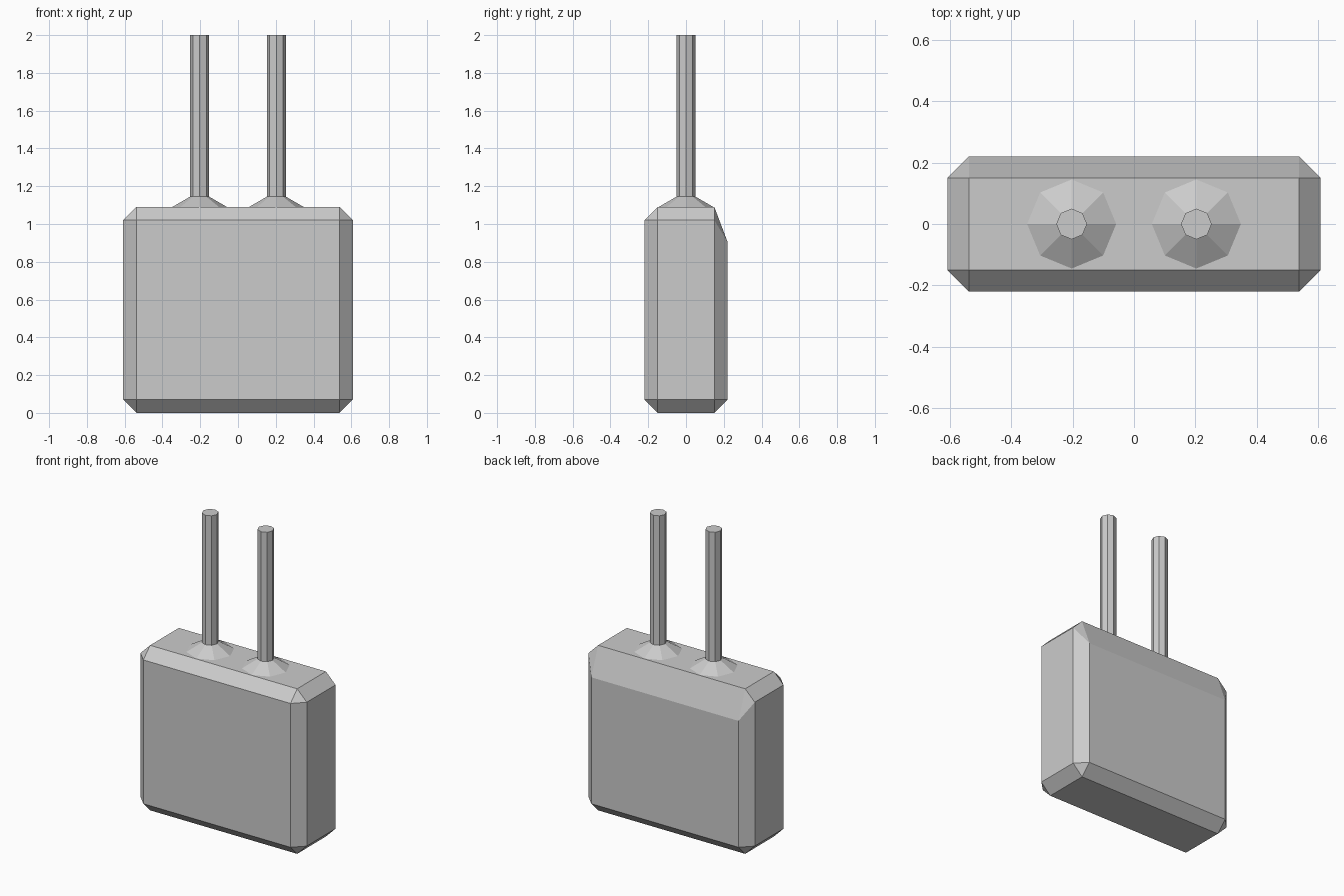
import bpy, bmesh
from mathutils import Matrix, Vector

if "Cube" in bpy.data.objects:
    bpy.data.objects.remove(bpy.data.objects["Cube"])


def make_object(name, bm):
    bmesh.ops.recalc_face_normals(bm, faces=bm.faces)
    mesh = bpy.data.meshes.new(name)
    bm.to_mesh(mesh)
    bm.free()
    obj = bpy.data.objects.new(name, mesh)
    bpy.context.collection.objects.link(obj)
    return obj


WIDTH, DEPTH, HEIGHT, CHAMFER = 1.215, 0.44, 1.09, 0.07

# Body: chamfered block with a taller slope along the top back edge
bm = bmesh.new()
bmesh.ops.create_cube(bm, size=1)
bmesh.ops.scale(bm, vec=(WIDTH, DEPTH, HEIGHT), verts=bm.verts)
bmesh.ops.translate(bm, vec=(0, 0, HEIGHT / 2), verts=bm.verts)
bmesh.ops.bevel(bm, geom=bm.edges[:], offset=CHAMFER, offset_type='OFFSET',
                segments=1, profile=0.5, affect='EDGES')
for v in bm.verts:
    if v.co.y > DEPTH / 2 - 0.01 and v.co.z > 0.8:
        v.co.z = 0.905
make_object("body", bm)

# Leads: eight-sided flared collar running into a thin straight pin
PROFILE = [(0.145, HEIGHT), (0.05, 1.145), (0.05, 2.0)]
for side, x in (("left", -0.203), ("right", 0.203)):
    bm = bmesh.new()
    rings = []
    for r, z in PROFILE:
        rings.append([bm.verts.new(Matrix.Rotation(i * 0.7853982, 3, 'Z') @ Vector((r, 0, z)))
                      for i in range(8)])
    for low, high in zip(rings, rings[1:]):
        for i in range(8):
            j = (i + 1) % 8
            bm.faces.new((low[i], low[j], high[j], high[i]))
    bm.faces.new(rings[-1])
    make_object(side + "_lead", bm).location.x = x
